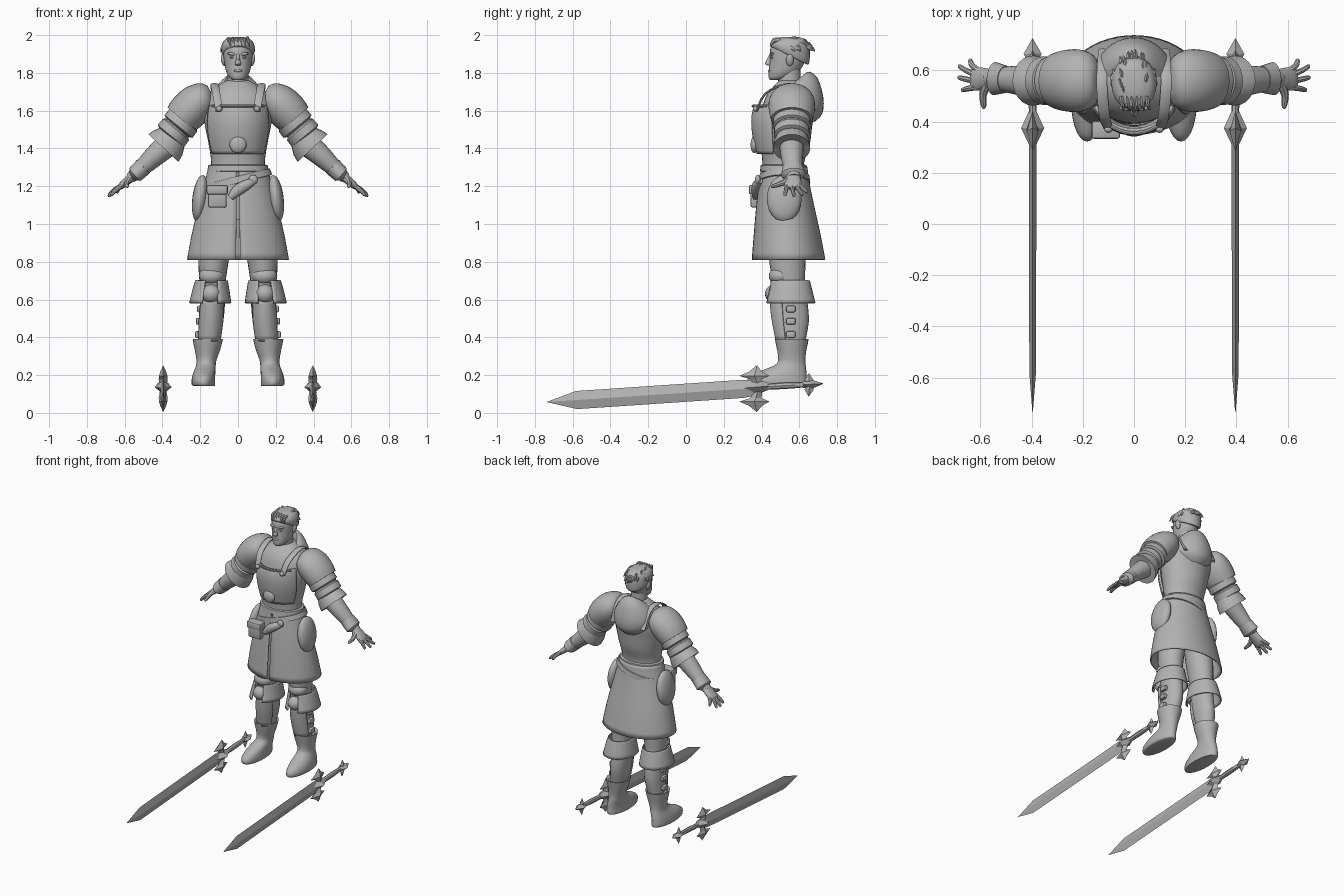
import bpy, bmesh, math, random
from mathutils import Vector, Matrix

X, Y, Z = Vector((1, 0, 0)), Vector((0, 1, 0)), Vector((0, 0, 1))
random.seed(4)
grey = bpy.data.materials.new("plain grey")
grey.diffuse_color = (0.45, 0.45, 0.45, 1)


def finish(name, bm, mirror=False, thick=0, angle=40):
    mesh = bpy.data.meshes.new(name)
    bm.normal_update()
    bm.to_mesh(mesh)
    bm.free()
    mesh.materials.append(grey)
    mesh.shade_smooth()
    mesh.set_sharp_from_angle(angle=math.radians(angle))
    ob = bpy.data.objects.new(name, mesh)
    bpy.context.collection.objects.link(ob)
    if thick:
        ob.modifiers.new("thickness", 'SOLIDIFY').thickness = thick
    if mirror:
        ob.modifiers.new("mirror", 'MIRROR').use_mirror_merge = False
    return ob


def resample(rows, k):
    out = []
    for i in range(len(rows) - 1):
        p0, p1, p2 = rows[max(i - 1, 0)], rows[i], rows[i + 1]
        p3 = rows[min(i + 2, len(rows) - 1)]
        for j in range(k):
            t = j / k
            out.append([b + 0.5 * t * (c - a + t * (2*a - 5*b + 4*c - d + t * (3*(b - c) + d - a)))
                        for a, b, c, d in zip(p0, p1, p2, p3)])
    return out + [list(rows[-1])]


def loft(name, rows, n=24, side=Y, flat=False, k=3, arc=None, cap=True, tilted=False, **kw):
    """Rows are x, y, z, radius across, radius along 'side', optional tilt."""
    rows = resample([tuple(r) for r in rows], k) if k > 1 else rows
    bm, rings = bmesh.new(), []
    for i, r in enumerate(rows):
        t = Z if flat else (Vector(rows[min(i + 1, len(rows) - 1)][:3])
                            - Vector(rows[max(i - 1, 0)][:3])).normalized()
        u = side.cross(t).normalized()
        w = t.cross(u)
        lo, hi = arc or (0, 360)
        ring = []
        for j in range(n + (1 if arc else 0)):
            ang = math.radians(lo + (hi - lo) * j / n)
            p = Vector(r[:3]) + u * r[3] * math.cos(ang) + w * r[4] * math.sin(ang)
            if tilted:
                p.z += r[5] * math.sin(ang)
            ring.append(bm.verts.new(p))
        rings.append(ring)
    for a, b in zip(rings, rings[1:]):
        m = len(a)
        for j in range(m - 1 if arc else m):
            bm.faces.new((a[j], a[(j + 1) % m], b[(j + 1) % m], b[j]))
    if cap and not arc:
        bm.faces.new(rings[0][::-1])
        bm.faces.new(rings[-1])
        bmesh.ops.recalc_face_normals(bm, faces=bm.faces)
    return finish(name, bm, **kw)


def ball(name, loc, size, turn=0, **kw):
    bm = bmesh.new()
    mat = Matrix.Translation(loc) @ Matrix.Rotation(turn, 4, 'Y') @ Matrix.Diagonal((*size, 1))
    bmesh.ops.create_uvsphere(bm, u_segments=20, v_segments=12, radius=1, matrix=mat)
    return finish(name, bm, **kw)


def box(name, loc, size, bevel=0.01, **kw):
    bm = bmesh.new()
    bmesh.ops.create_cube(bm, size=1, matrix=Matrix.Translation(loc) @ Matrix.Diagonal((*size, 1)))
    bmesh.ops.bevel(bm, geom=bm.edges[:], offset=bevel, segments=2, affect='EDGES', profile=0.5)
    return finish(name, bm, **kw)


# Torso and neck
loft("torso", [(0, .53, 1.02, .14, .11), (0, .52, 1.2, .15, .115), (0, .515, 1.32, .142, .11),
               (0, .525, 1.42, .155, .13), (0, .53, 1.52, .175, .138), (0, .54, 1.6, .185, .14),
               (0, .55, 1.68, .165, .125), (0, .555, 1.73, .11, .09), (0, .555, 1.76, .06, .06)], 32, flat=True)
loft("neck", [(0, .56, 1.64, .065, .07), (0, .55, 1.72, .056, .06), (0, .545, 1.82, .055, .06)], flat=True)

# Hood lying round the shoulders
loft("hood", [(0, .55, 1.67, .06, .08, .05), (0, .54, 1.72, .078, .1, .085), (0, .56, 1.715, .115, .135, .06),
              (0, .575, 1.67, .15, .152, 0), (0, .57, 1.62, .15, .152, -.035), (0, .565, 1.57, .11, .115, -.03)],
     32, flat=True, cap=False, tilted=True)

# Breastplate with straps, studs and belly plate
loft("breastplate", [(0, .52, 1.37, .152, .145), (0, .53, 1.45, .172, .175), (0, .53, 1.52, .18, .184),
                     (0, .53, 1.58, .178, .182), (0, .53, 1.63, .17, .168)], 28, flat=True, arc=(205, 335), thick=.012)
loft("breastplate_rim", [(.165 * math.cos(a), .53 + .175 * math.sin(a), 1.625, .008, .008)
                         for a in (math.radians(215 + 11 * i) for i in range(11))], 8, side=Z)
loft("shoulder_strap", [(.1, .375, 1.6, .006, .02), (.115, .42, 1.69, .006, .022), (.125, .53, 1.74, .006, .022),
                        (.125, .62, 1.71, .006, .02), (.12, .68, 1.6, .006, .02)], 10, side=X, mirror=True)
ball("strap_stud", (.1, .37, 1.61), (.016, .014, .016), mirror=True)
ball("belly_plate", (0, .362, 1.42), (.045, .02, .045))

# Skirt, belts and gear
loft("skirt", [(0, .52, 1.3, .15, .115), (0, .52, 1.22, .168, .125), (0, .525, 1.1, .2, .145),
               (0, .535, .95, .236, .168), (0, .543, .81, .262, .187)], 48, flat=True, arc=(-87.8, 267.8), thick=.008)
loft("waist_belt", [(0, .517, 1.275, .15, .115), (0, .517, 1.28, .162, .125), (0, .517, 1.31, .158, .122),
                    (0, .517, 1.315, .14, .11)], 32, flat=True, k=1)
sash = loft("slanted_belt", [(0, 0, -.02, .16, .12), (0, 0, -.017, .182, .138), (0, 0, .017, .178, .134),
                             (0, 0, .02, .16, .12)], 32, flat=True, k=1)
sash.location, sash.rotation_euler = (0, .52, 1.235), (0, -.24, 0)
box("pouch", (-.11, .372, 1.14), (.1, .06, .105))
box("pouch_flap", (-.11, .368, 1.182), (.112, .07, .05))
loft("belt_holster", [(-.04, .37, 1.14, .018, .018), (0, .37, 1.18, .03, .025), (.05, .375, 1.21, .026, .022),
                      (.09, .39, 1.23, .016, .016)], 12)
ball("belt_buckle", (.08, .38, 1.235), (.025, .015, .025))
ball("hip_pad", (.2, .52, 1.135), (.042, .092, .125), turn=-.12, mirror=True)

# Head, as front and back depths at each height
head = [(1.762, .025, .447, .5), (1.775, .045, .438, .55), (1.805, .062, .438, .595), (1.85, .072, .442, .625),
        (1.89, .077, .443, .635), (1.93, .076, .447, .635), (1.965, .06, .47, .62), (1.985, .03, .5, .59)]
loft("head", [(0, (f + b) / 2, z, w, (b - f) / 2) for z, w, f, b in head], 28, flat=True)
loft("nose", [(0, .45, 1.9, .008, .008), (0, .44, 1.87, .01, .014), (0, .436, 1.847, .016, .018),
              (0, .443, 1.838, .01, .008)], 10, flat=True)
ball("brow", (.031, .454, 1.9), (.026, .012, .008), turn=-.1, mirror=True)
ball("eye", (.03, .458, 1.882), (.014, .012, .007), mirror=True)
ball("lips", (0, .443, 1.812), (.023, .009, .008))
ball("ear", (.078, .55, 1.868), (.012, .02, .032), turn=.2, mirror=True)

# Hair cap and locks
loft("hair", [(0, .55, 1.89, .07, .09, -.045), (0, .55, 1.895, .084, .102, -.045), (0, .55, 1.94, .088, .106, -.015),
              (0, .55, 1.975, .07, .088, 0), (0, .55, 1.99, .03, .04, 0)], 24, flat=True, tilted=True)
for i in range(36):
    a, h = random.uniform(-.9, 4.05), random.uniform(0, 1)
    rad = .95 - .45 * h
    base = Vector((.086 * rad * math.cos(a), .55 + .102 * rad * math.sin(a), 1.93 + .05 * h))
    step = Vector((.012 * math.cos(a + .6), .03 + .008 * math.sin(a), -.022 + .02 * h))
    loft("hair_lock", [(*base, .012, .007), (*(base + step * .6 + Z * .008), .013, .008),
                       (*(base + step * 1.1), .001, .001)], 6, side=X, k=2)
for i in range(6):
    x = -.05 + .02 * i
    loft("fringe_lock", [(x, .5, 1.975, .012, .008), (x + .005, .465, 1.972, .013, .009),
                         (x + .012, .445, 1.94, .002, .002)], 6, side=X, k=2)

# Arms: sleeve, layered shoulder plates, flared cuff and forearm
loft("sleeve", [(.2, .56, 1.66, .08, .09), (.29, .56, 1.56, .08, .088), (.375, .56, 1.42, .075, .075)], mirror=True)
loft("shoulder_plate", [(.145, .56, 1.7, .035, .05), (.17, .56, 1.685, .075, .1), (.215, .56, 1.645, .1, .122),
                        (.265, .56, 1.595, .104, .12), (.3, .56, 1.555, .096, .11)], 28, mirror=True)
for i, (x, z, r) in enumerate([(.3, 1.535, .094), (.34, 1.485, .089)]):
    loft("arm_band", [(x - .02, .56, z + .024, r - .014, r - .008), (x - .012, .56, z + .015, r, r + .005),
                      (x + .015, .56, z - .018, r + .002, r + .006), (x + .02, .56, z - .024, r - .014, r - .008)],
         k=1, mirror=True)
loft("sleeve_cuff", [(.345, .56, 1.46, .08, .084), (.37, .56, 1.43, .1, .094), (.395, .56, 1.402, .108, .098),
                     (.392, .56, 1.406, .06, .06)], k=1, mirror=True)
loft("forearm", [(.36, .56, 1.43, .066, .066), (.43, .56, 1.37, .058, .06), (.5, .565, 1.305, .046, .05),
                 (.57, .57, 1.243, .028, .034)], mirror=True)
loft("glove_cuff", [(.5, .565, 1.305, .049, .053), (.545, .568, 1.262, .045, .065), (.56, .57, 1.25, .025, .035)],
     k=1, mirror=True)
loft("palm", [(.55, .57, 1.26, .026, .032), (.585, .568, 1.23, .022, .042), (.62, .567, 1.2, .017, .046),
              (.635, .567, 1.188, .01, .038)], 16, mirror=True)
for y0, tx, ty, tz in [(.602, .645, .638, 1.165), (.58, .685, .615, 1.152),
                       (.558, .687, .572, 1.145), (.535, .674, .524, 1.15)]:
    loft("finger", [(.61, y0, 1.207, .013, .012), ((.62 + tx) / 2, (y0 + ty) / 2, (1.21 + tz) / 2, .012, .011),
                    (tx - .005, ty, tz + .005, .009, .009), (tx, ty, tz, .003, .003)], 8, mirror=True)
loft("thumb", [(.575, .545, 1.237, .02, .018), (.59, .505, 1.215, .015, .014), (.587, .46, 1.2, .01, .01),
               (.585, .45, 1.198, .003, .003)], 8, side=Z, mirror=True)

# Legs, knee armour and boots
loft("trouser_leg", [(.095, .535, 1.12, .085, .1), (.115, .535, .95, .09, .1), (.13, .537, .8, .08, .096),
                     (.135, .545, .68, .068, .085), (.133, .552, .58, .064, .092), (.14, .56, .48, .062, .09),
                     (.152, .56, .37, .054, .07)], flat=True, mirror=True)
loft("knee_guard", [(.14, .548, .7, .078, .1), (.143, .55, .66, .088, .108), (.147, .55, .58, .104, .128)],
     28, flat=True, arc=(-68, 248), thick=.008, mirror=True)
ball("knee_cap", (.142, .47, .63), (.052, .052, .05), mirror=True)
ball("thigh_plate", (.14, .5, .725), (.068, .062, .05), mirror=True)
loft("shin_plate", [(.138, .55, .6, .056, .098), (.142, .555, .5, .062, .093), (.152, .56, .38, .056, .075)],
     16, flat=True, arc=(205, 335), thick=.01, mirror=True)
for z, x in [(.55, .202), (.485, .208), (.415, .213)]:
    box("leg_buckle", (x, .555, z), (.03, .05, .035), .008, mirror=True)
loft("boot", [(.18, .485, .142, .056, .15), (.183, .483, .15, .062, .158), (.183, .483, .18, .062, .156),
              (.178, .508, .215, .058, .13), (.17, .55, .25, .052, .084), (.167, .56, .28, .053, .072),
              (.162, .56, .33, .066, .077), (.16, .56, .392, .08, .089), (.16, .56, .38, .06, .072)],
     28, flat=True, k=2, mirror=True)

# Swords lying beside the figure
S = .396
loft("sword_blade", [(S, -.735, .058, .001, .001), (S, -.58, .068, .013, .048), (S, .3, .127, .015, .048),
                     (S, .38, .133, .012, .04)], 4, side=Z, k=1, mirror=True, angle=20)
loft("sword_guard", [(S, .29, .13, .005, .008), (S, .375, .137, .045, .04), (S, .455, .143, .008, .012)],
     4, side=Z, k=1, mirror=True, angle=20)
for sign in (1, -1):
    loft("guard_wing", [(S, .385, .13, .015, .02), (S, .37, .128 + sign * .05, .024, .03),
                        (S, .362, .128 + sign * .068, .022, .08), (S, .368, .128 + sign * .09, .016, .035),
                        (S, .375, .128 + sign * .122, .001, .002)], 4, flat=True, k=1, mirror=True, angle=20)
    loft("pommel_wing", [(S, .655, .148, .012, .02), (S, .652, .148 + sign * .025, .014, .024),
                         (S, .65, .148 + sign * .06, .001, .002)], 4, flat=True, k=1, mirror=True, angle=20)
loft("sword_grip", [(S, .42, .138, .014, .016), (S, .53, .145, .017, .018), (S, .64, .15, .012, .014)],
     8, side=Z, mirror=True)
loft("sword_pommel", [(S, .61, .148, .01, .014), (S, .665, .152, .035, .024), (S, .725, .155, .001, .002)],
     4, side=Z, k=1, mirror=True, angle=20)
